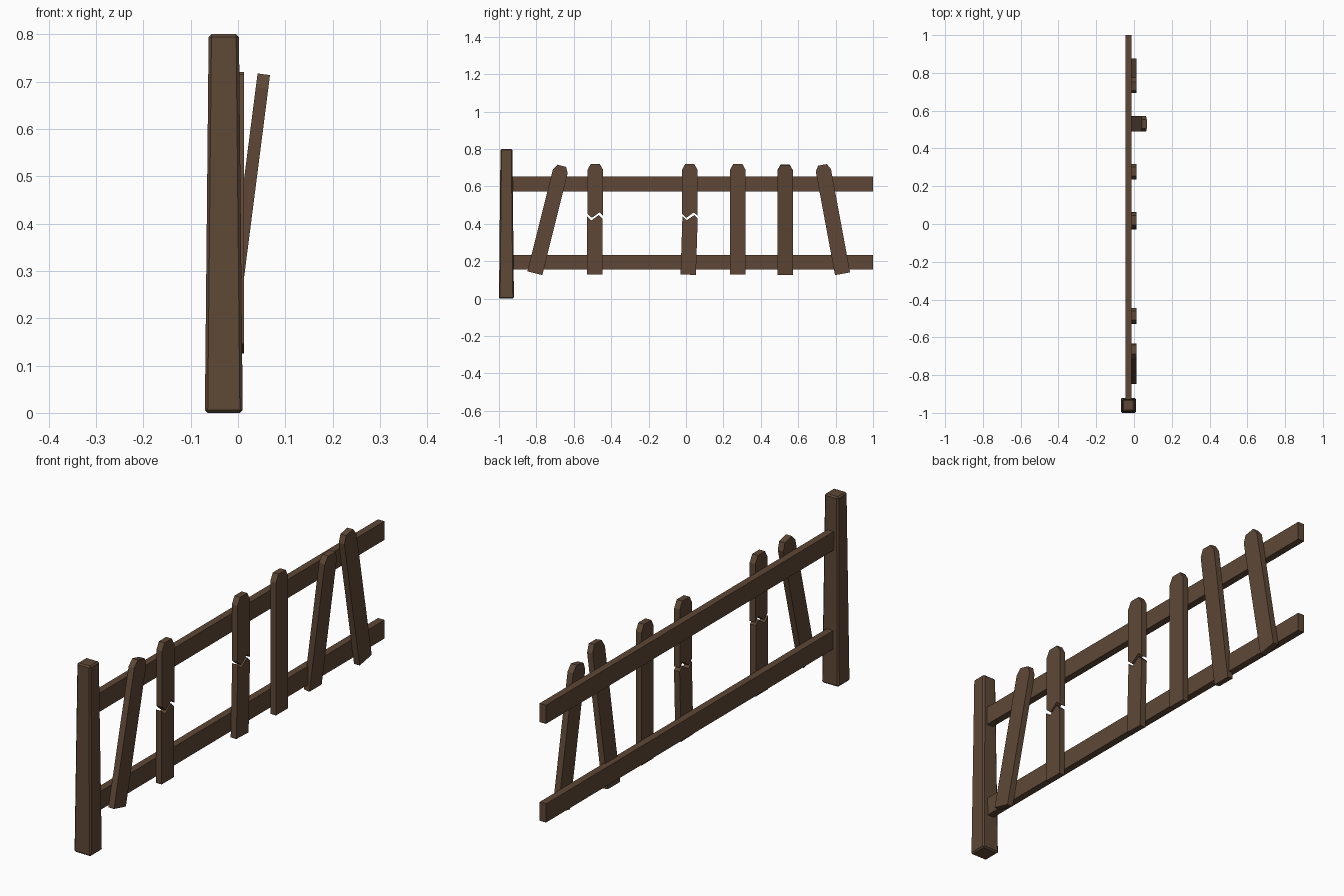
import bpy, bmesh, math
from mathutils import Matrix, Vector

if "Cube" in bpy.data.objects:
    bpy.data.objects.remove(bpy.data.objects["Cube"])

wood = bpy.data.materials.new("brown_wood")
wood.diffuse_color = (0.112, 0.064, 0.037, 1)
wood.use_nodes = True
wood.node_tree.nodes["Principled BSDF"].inputs["Base Color"].default_value = wood.diffuse_color

X_BACK, X_FRONT = -0.014, 0.0125   # picket thickness range
H, W = 0.592, 0.041                # picket height and half width
Z0 = 0.128                         # picket foot height


def finish(name, bm):
    bmesh.ops.recalc_face_normals(bm, faces=bm.faces)
    me = bpy.data.meshes.new(name)
    bm.to_mesh(me)
    bm.free()
    me.materials.append(wood)
    ob = bpy.data.objects.new(name, me)
    bpy.context.collection.objects.link(ob)
    return ob


def plank(name, outline, x0, x1, matrix=Matrix()):
    """Extrude a (y, z) outline from x0 to x1, then place it."""
    bm = bmesh.new()
    face = bm.faces.new([bm.verts.new((x0, y, z)) for y, z in outline])
    ext = bmesh.ops.extrude_face_region(bm, geom=[face])
    verts = [v for v in ext["geom"] if isinstance(v, bmesh.types.BMVert)]
    bmesh.ops.translate(bm, verts=verts, vec=(x1 - x0, 0, 0))
    bmesh.ops.transform(bm, matrix=matrix, verts=bm.verts)
    return finish(name, bm)


def place(y, z, lean=0, tip=0, x=0):
    return (Matrix.Translation((x, y, z))
            @ Matrix.Rotation(math.radians(lean), 4, 'X')
            @ Matrix.Rotation(math.radians(tip), 4, 'Y'))


# tapered post with softened edges
bm = bmesh.new()
bmesh.ops.create_cube(bm, size=1)
for v in bm.verts:
    half = 0.032 if v.co.z > 0 else 0.04
    v.co = Vector((-0.03 + math.copysign(half, v.co.x),
                   -0.96 + math.copysign(half, v.co.y),
                   0.8 if v.co.z > 0 else 0.0))
bmesh.ops.bevel(bm, geom=bm.edges[:], offset=0.006, segments=1, affect='EDGES')
finish("post", bm)

# two horizontal rails
for name, lo, hi in (("lower_rail", 0.155, 0.234), ("upper_rail", 0.573, 0.652)):
    plank(name, [(-0.95, lo), (1, lo), (1, hi), (-0.95, hi)], -0.044, -0.014)

# whole pickets with clipped tops: foot y, foot z, lean, tip, x
top = [(W, H - 0.03), (0.024, H), (-0.024, H), (-W, H - 0.03)]
whole = [(-W, 0), (W, 0)] + top
for i, (y, z, lean, tip, x) in enumerate([
        (-0.808, 0.136, -14, 0, 0),
        (0.277, Z0, 0, 0, 0),
        (0.53, Z0, 0, 7.3, -0.02),
        (0.837, 0.133, 10.5, 0, 0)]):
    plank(f"picket_{i + 1}", whole, X_BACK, X_FRONT, place(y, z, lean, tip, x))

# snapped pickets: upper and lower halves with a zigzag break
crack = [(-W, 0.325), (-0.018, 0.304), (0.022, 0.333), (W, 0.315)]
for i, (y, shift, lean) in enumerate([(-0.485, -0.003, 0), (0.02, -0.008, -1.8)]):
    plank(f"broken_picket_top_{i + 1}", crack + top, X_BACK, X_FRONT, place(y, Z0))
    low = [(-W, 0), (W, 0)] + [(a, b - 0.014) for a, b in reversed(crack)]
    plank(f"broken_picket_foot_{i + 1}", low, X_BACK, X_FRONT,
          place(y + shift, Z0, lean))
